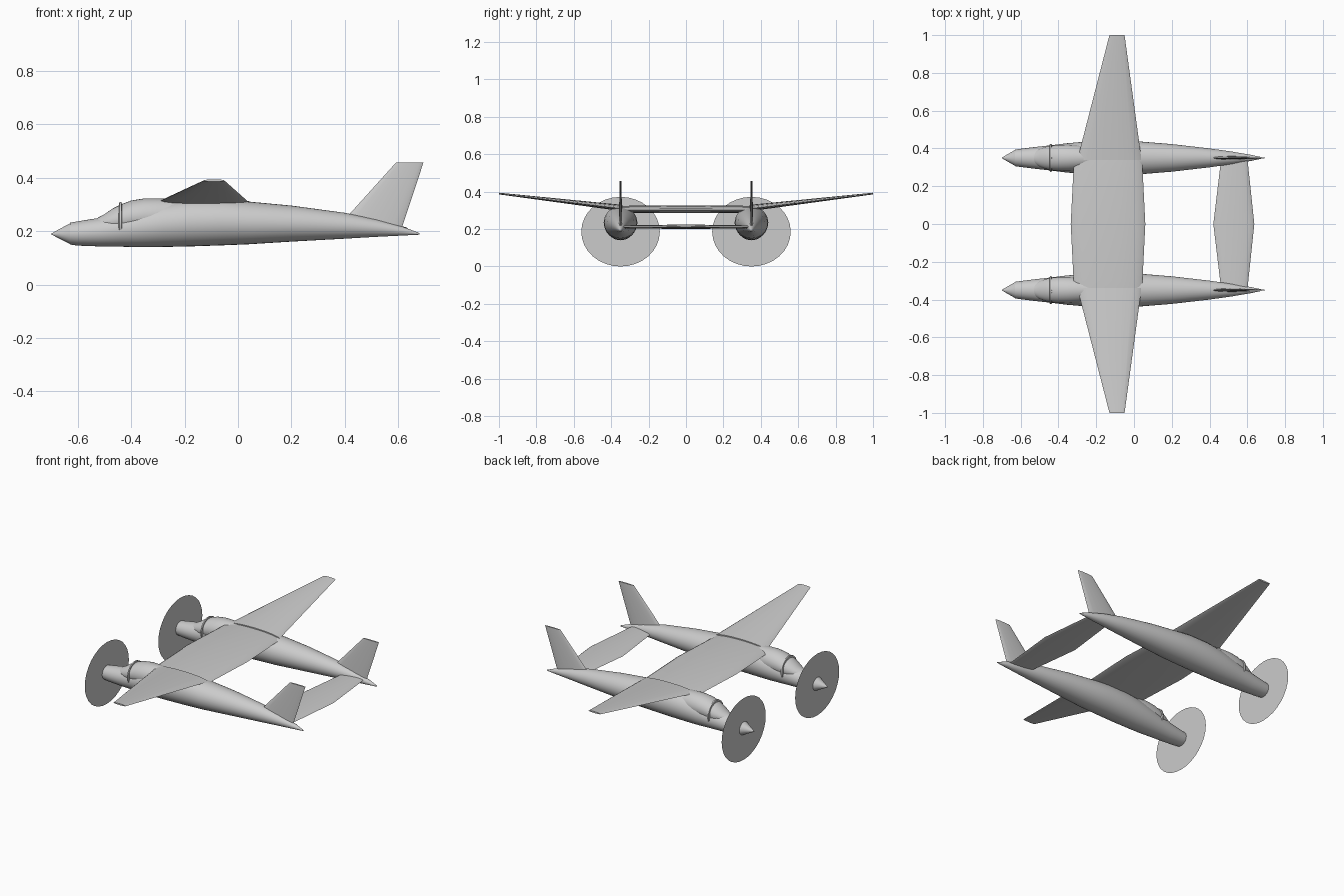
import bpy
import bmesh
from math import sin, cos, pi

cube = bpy.data.objects.get("Cube")
if cube:
    bpy.data.objects.remove(cube, do_unlink=True)

grey = bpy.data.materials.new("light_grey")
grey.use_nodes = True
grey.diffuse_color = (0.6, 0.6, 0.6, 1)
grey.node_tree.nodes["Principled BSDF"].inputs["Base Color"].default_value = (0.6, 0.6, 0.6, 1)

BOOM_Y = 0.35


def skin(name, rings, smooth=True):
    """Join equal closed rings of points into a capped solid."""
    bm = bmesh.new()
    loops = [[bm.verts.new(p) for p in ring] for ring in rings]
    n = len(loops[0])
    for a, b in zip(loops, loops[1:]):
        for i in range(n):
            j = (i + 1) % n
            bm.faces.new((a[i], a[j], b[j], b[i]))
    bm.faces.new(loops[0])
    bm.faces.new(loops[-1])
    bmesh.ops.recalc_face_normals(bm, faces=bm.faces)
    mesh = bpy.data.meshes.new(name)
    bm.to_mesh(mesh)
    bm.free()
    mesh.materials.append(grey)
    obj = bpy.data.objects.new(name, mesh)
    bpy.context.collection.objects.link(obj)
    if smooth:
        bpy.ops.object.select_all(action='DESELECT')
        obj.select_set(True)
        bpy.context.view_layer.objects.active = obj
        bpy.ops.object.shade_smooth_by_angle(angle=0.6)
    return obj


def body(name, y, stations, sides=32):
    """Oval sections: x, bottom, top, half width."""
    rings = []
    for x, low, high, half in stations:
        mid, tall = (low + high) / 2, (high - low) / 2
        rings.append([(x, y + half * cos(2 * pi * i / sides), mid + tall * sin(2 * pi * i / sides))
                      for i in range(sides)])
    return skin(name, rings)


def foil(front, back, thick, upper=0.6, steps=8):
    """Outline of a thin wing section as (chord position, offset) pairs."""
    pts = [(front + (back - front) * (1 - cos(pi * i / steps)) / 2, sin(pi * i / steps))
           for i in range(steps + 1)]
    top = [(x, thick * upper * h) for x, h in pts]
    under = [(x, -thick * (1 - upper) * h) for x, h in pts[-2:0:-1]]
    return top + under


def wing(name, sections):
    """Sections: span position y, leading x, trailing x, height, thickness."""
    return skin(name, [[(x, y, z + h) for x, h in foil(a, b, t)] for y, a, b, z, t in sections])


fuselage = [(-0.63, 0.15, 0.232, 0.044), (-0.60, 0.146, 0.237, 0.048),
            (-0.52, 0.143, 0.25, 0.058), (-0.44, 0.142, 0.268, 0.067),
            (-0.36, 0.14, 0.29, 0.077), (-0.28, 0.141, 0.308, 0.084),
            (-0.18, 0.143, 0.32, 0.089), (-0.06, 0.147, 0.321, 0.09),
            (0.04, 0.151, 0.311, 0.086), (0.2, 0.161, 0.296, 0.073),
            (0.4, 0.172, 0.269, 0.05), (0.52, 0.179, 0.244, 0.033),
            (0.62, 0.184, 0.216, 0.016), (0.68, 0.187, 0.193, 0.003)]
canopy = [(-0.53, 0.21, 0.248, 0.03), (-0.50, 0.2, 0.264, 0.047), (-0.47, 0.19, 0.285, 0.058),
          (-0.44, 0.19, 0.3, 0.065), (-0.40, 0.19, 0.315, 0.069), (-0.35, 0.19, 0.323, 0.07),
          (-0.30, 0.19, 0.323, 0.068), (-0.2, 0.2, 0.318, 0.055)]
spinner = [(-0.70, 0.188, 0.191, 0.001), (-0.675, 0.175, 0.205, 0.016), (-0.63, 0.152, 0.229, 0.042)]
rim = [(-0.448, 0.165, 0.29, 0.066), (-0.445, 0.16, 0.308, 0.073),
       (-0.437, 0.16, 0.309, 0.074), (-0.434, 0.165, 0.295, 0.067)]

for side, label in ((-1, "near"), (1, "far")):
    y = side * BOOM_Y
    body(label + "_fuselage", y, fuselage)
    body(label + "_canopy", y, canopy)
    body(label + "_spinner", y, spinner)
    body(label + "_canopy_rim", y, rim)

    # Outer wing panel with dihedral
    wing(label + "_outer_wing", [(side * 0.34, -0.3, 0.04, 0.309, 0.034),
                                 (side, -0.13, -0.05, 0.389, 0.009)])

    # Upright swept fin
    skin(label + "_fin", [[(x, y + h, z) for x, h in foil(a, b, t, 0.5)]
                          for z, a, b, t in ((0.2, 0.36, 0.61, 0.02), (0.457, 0.592, 0.695, 0.009))])

    # Thin propeller disc
    bpy.ops.mesh.primitive_circle_add(vertices=32, radius=1, fill_type='NGON',
                                      location=(-0.63, y, 0.186), rotation=(0, pi / 2, 0))
    disc = bpy.context.object
    disc.name = label + "_propeller_disc"
    disc.scale = (0.186, 0.21, 1)
    disc.data.materials.append(grey)

# Wing and tailplane joining the two bodies
wing("centre_wing", [(-0.36, -0.31, 0.04, 0.302, 0.034), (-0.3, -0.32, 0.045, 0.302, 0.038),
                     (0, -0.335, 0.06, 0.302, 0.042),
                     (0.3, -0.32, 0.045, 0.302, 0.038), (0.36, -0.31, 0.04, 0.302, 0.034)])
wing("tailplane", [(-0.35, 0.462, 0.6, 0.21, 0.016), (0, 0.42, 0.637, 0.21, 0.024),
                   (0.35, 0.462, 0.6, 0.21, 0.016)])
